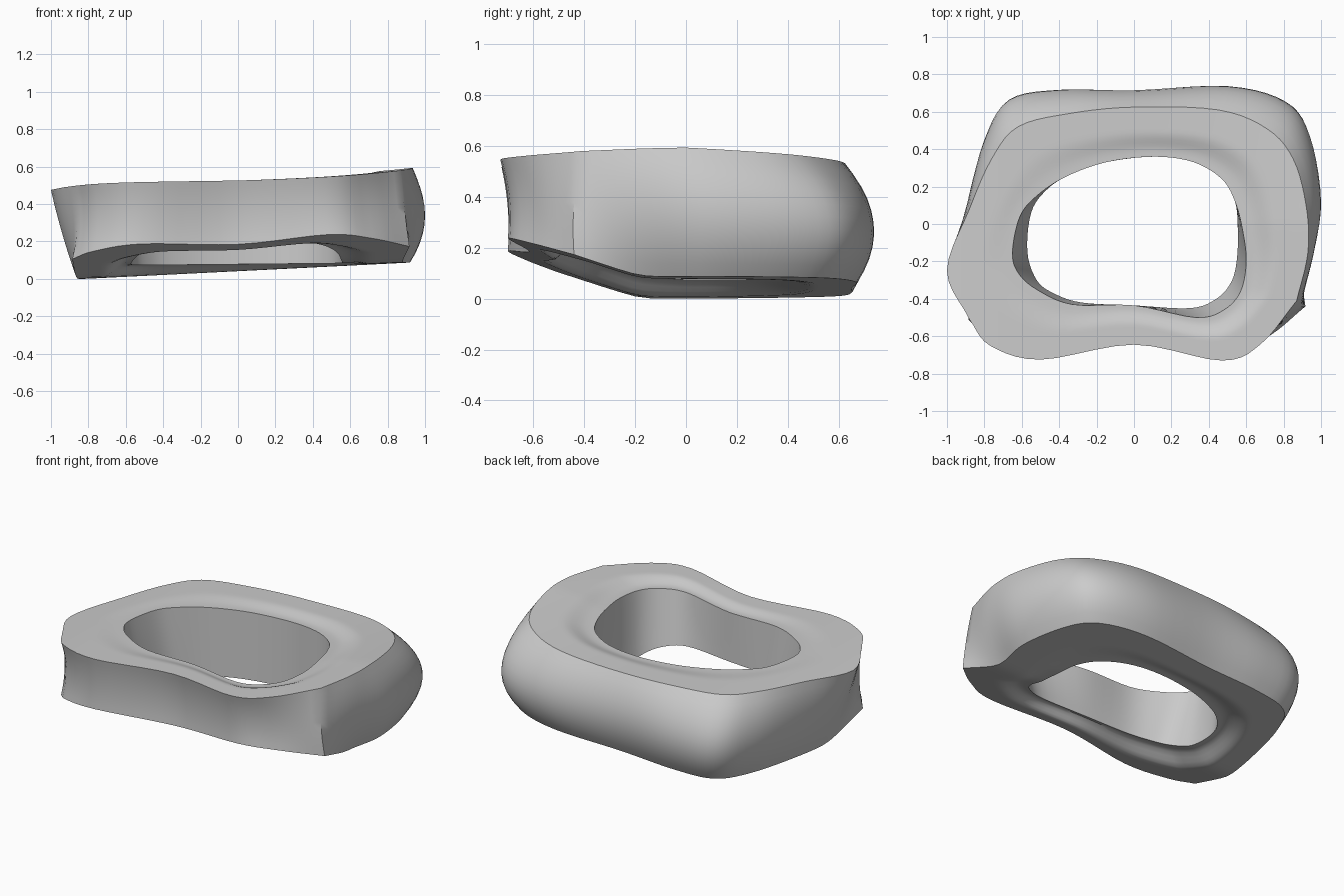
import bpy
import math
from mathutils import Vector

cube = bpy.data.objects.get("Cube")
if cube:
    bpy.data.objects.remove(cube, do_unlink=True)

STEPS = 5  # samples between two outline points

# Outlines run from the left front corner along the front to the right
# front corner, then round the back. The first FRONT points are the front.
FRONT = 7
TOP_OUTER = [(-.88, -.51), (-.77, -.65), (-.5, -.725), (0, -.645), (.47, -.73),
             (.68, -.64), (.87, -.41), (.93, -.15), (.92, .1), (.85, .35),
             (.71, .51), (.45, .61), (0, .625), (-.35, .59), (-.62, .52),
             (-.76, .35), (-.88, .08), (-1, -.25)]
BULGE = [(-.86, -.51), (-.75, -.62), (-.5, -.7), (0, -.615), (.47, -.7),
         (.7, -.6), (.89, -.44), (.955, -.17), (1, .12), (.94, .47),
         (.81, .65), (.5, .735), (0, .715), (-.4, .715), (-.67, .66),
         (-.8, .45), (-.89, .1), (-.94, -.22)]
TOP_HOLE = [(-.62, -.26), (-.52, -.35), (-.33, -.43), (0, -.435), (.33, -.5),
            (.48, -.46), (.57, -.36), (.6, -.2), (.58, -.03), (.54, .12),
            (.47, .24), (.32, .33), (.11, .36), (-.15, .33), (-.37, .25),
            (-.52, .15), (-.61, .04), (-.65, -.15)]
LOW_HOLE = [(-.52, -.3), (-.43, -.37), (-.28, -.42), (0, -.435), (.3, -.45),
            (.44, -.4), (.52, -.31), (.55, -.19), (.555, -.03), (.54, .12),
            (.47, .24), (.32, .33), (.11, .36), (-.15, .33), (-.35, .26),
            (-.47, .18), (-.55, .06), (-.57, -.15)]
# The lower rim flares at the front and tucks in at the sides and back
LOW_OUTER = [(x * 1.03, y) if i < FRONT else (x * .92, y * .91)
             for i, (x, y) in enumerate(BULGE)]


def spline(points):
    """Sample a smooth curve through the points, leaving out its two ends."""
    result = []
    for a, b, c, d in zip(points, points[1:], points[2:], points[3:]):
        for k in range(STEPS):
            t = k / STEPS
            result.append(b + (c - a) * t / 2
                          + (a - b * 2.5 + c * 2 - d / 2) * t * t
                          + (b * 1.5 - a / 2 - c * 1.5 + d / 2) * t ** 3)
    return result


def closed_outline(points):
    p = [Vector(q) for q in points]
    return spline([p[-1]] + p + p[:2])


def cornered_outline(points):
    """Outline with a crisp corner at each end of the front."""
    p = [Vector(q) for q in points]
    result = []
    for part in (p[:FRONT], p[FRONT - 1:] + p[:1]):
        first = part[0] * 2 - part[1]
        last = part[-1] * 2 - part[-2]
        result += spline([first] + part + [last])
    return result


def top_height(p):
    # Nearly level on the right-hand side, climbing on the other
    left, right = max(0, p.x), max(0, -p.x)
    slope = .04 * left + .035 * left ** 2 - .015 * right - .035 * right ** 6
    return .515 + slope - left * (.045 * max(0, p.y) - .02 * min(0, p.y))


def low_height(p):
    # Level at the back, rising smoothly towards the front
    d = -.18 - p.y
    rise = (d + math.sqrt(d * d + .002)) / 2
    return .03 + .05 * p.x + .33 * rise


def lip_height(p):
    # The lower rim of the hole is recessed, most of all at the front
    return .037 - .07 * min(0, p.y) - .04 * p.x


def rim_drop(p):
    # The upper rim of the hole is rolled down
    return .02 + .02 * p.x


def roll(s):
    """Smooth step from the flat face to the rim of the hole."""
    t = min(1, max(0, (s - .5) / .4))
    return t * t * (3 - 2 * t)


def at_height(p, z):
    return Vector((p.x, p.y, z))


top_outer = cornered_outline(TOP_OUTER)
bulge = cornered_outline(BULGE)
low_outer = cornered_outline(LOW_OUTER)
top_hole = closed_outline(TOP_HOLE)
low_hole = closed_outline(LOW_HOLE)

rows = []
# Outer wall, from the top edge over the bulge to the lower edge
WALL = 10
for j in range(WALL):
    t = j / WALL
    row = []
    for a, b, c in zip(top_outer, bulge, low_outer):
        p = a * (1 - t) * (1 - 2 * t) + b * 4 * t * (1 - t) + c * t * (2 * t - 1)
        row.append(at_height(p, top_height(a) * (1 - t) + low_height(c) * t))
    rows.append(row)

# Underside, stepping up near the hole
FLAT = 14
for j in range(FLAT):
    s = j / FLAT
    row = []
    for a, b in zip(low_outer, low_hole):
        p = a.lerp(b, s)
        row.append(at_height(p, low_height(p) + lip_height(p) * roll(s)))
    rows.append(row)

# Wall of the hole, going up
HOLE = 6
for j in range(HOLE):
    t = j / HOLE
    row = []
    for a, b in zip(low_hole, top_hole):
        low, high = low_height(a) + lip_height(a), top_height(b) - rim_drop(b)
        row.append(at_height(a.lerp(b, t), low * (1 - t) + high * t))
    rows.append(row)

# Top face, rolled down gently at the hole
for j in range(FLAT):
    s = 1 - j / FLAT
    row = []
    for a, b in zip(top_outer, top_hole):
        p = a.lerp(b, s)
        row.append(at_height(p, top_height(p) - rim_drop(p) * roll(s)))
    rows.append(row)

# Join the rows into one closed ring
count = len(top_outer)
total = len(rows)
faces = []
for j in range(total):
    k = (j + 1) % total
    for i in range(count):
        n = (i + 1) % count
        faces.append((j * count + i, k * count + i, k * count + n, j * count + n))
mesh = bpy.data.meshes.new("ring_body")
mesh.from_pydata([v for row in rows for v in row], [], faces)
lowest = min(v.co.z for v in mesh.vertices)
for v in mesh.vertices:
    v.co.z -= lowest
mesh.update()

# Plain grey surface
grey = bpy.data.materials.new("light_grey")
grey.use_nodes = True
colour = (.6, .6, .6, 1)
grey.diffuse_color = colour
grey.node_tree.nodes["Principled BSDF"].inputs["Base Color"].default_value = colour
mesh.materials.append(grey)

ring = bpy.data.objects.new("ring_body", mesh)
bpy.context.collection.objects.link(ring)
bpy.ops.object.select_all(action='DESELECT')
ring.select_set(True)
bpy.context.view_layer.objects.active = ring
bpy.ops.object.shade_smooth_by_angle(angle=math.radians(35))
